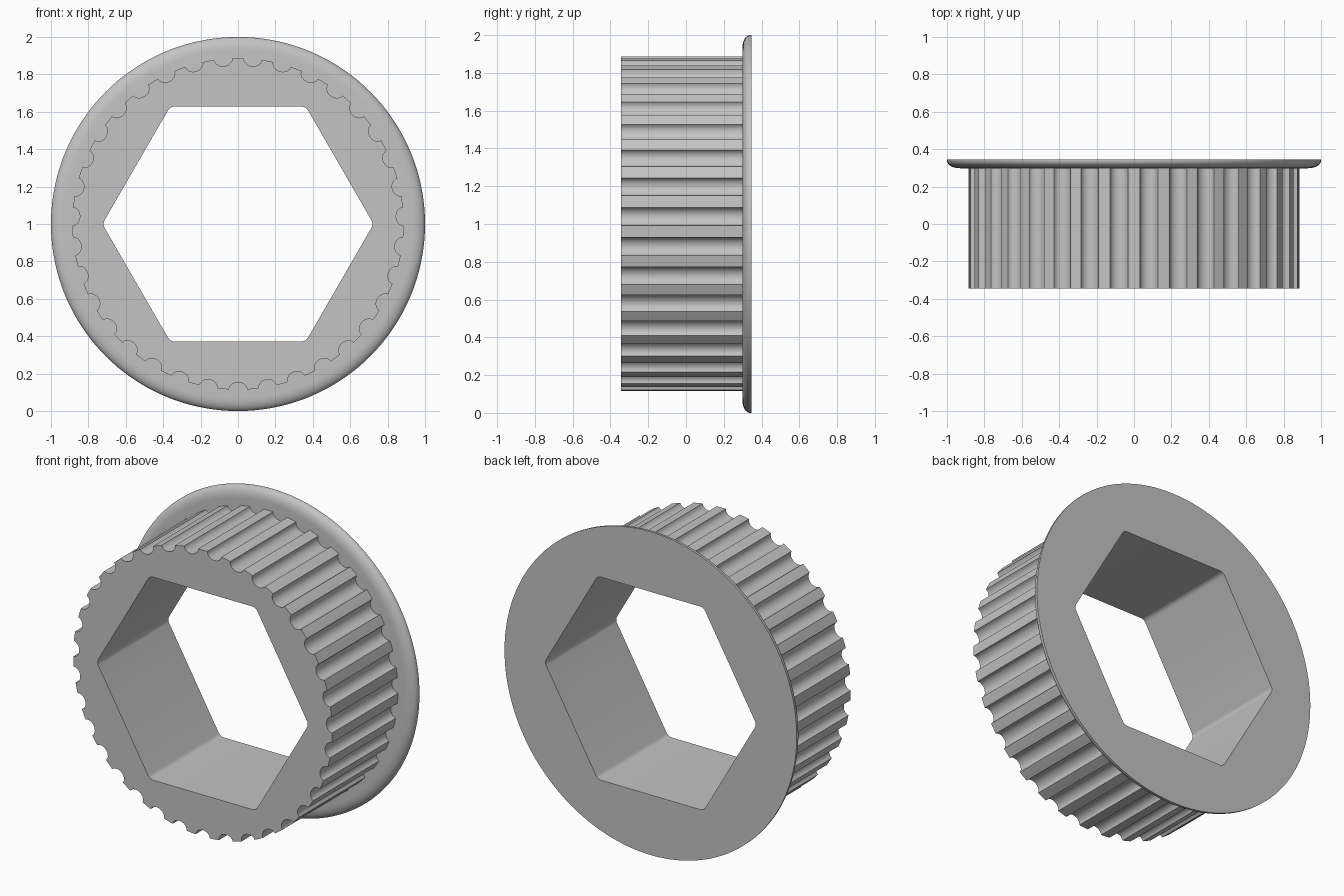
import bpy, bmesh
from math import sin, cos, pi, radians

if "Cube" in bpy.data.objects:
    bpy.data.objects.remove(bpy.data.objects["Cube"])

CENTRE_Z = 1.0
FRONT, SEAM, BACK = -0.345, 0.298, 0.346   # depth stations along y
TEETH, TIP, DEPTH = 35, 0.886, 0.04

grey = bpy.data.materials.new("light grey")
colour = (0.55, 0.55, 0.55, 1)
grey.diffuse_color = colour
grey.use_nodes = True
grey.node_tree.nodes["Principled BSDF"].inputs["Base Color"].default_value = colour


def polar(r, a):
    return r * cos(a), r * sin(a)


def circle(r, n=144):
    return [polar(r, 2 * pi * i / n) for i in range(n)]


def toothed_outline(steps=10):
    """Round grooves between narrow tooth lands, one tooth at the top."""
    pitch = 2 * pi / TEETH
    half = pitch * 0.305
    pts = []
    for k in range(TEETH):
        tooth = pi / 2 + k * pitch
        pts.append(polar(TIP, tooth))
        for i in range(steps + 1):
            t = pi * i / steps
            pts.append(polar(TIP - DEPTH * sin(t), tooth + pitch / 2 - half * cos(t)))
    return pts


def hexagon(apothem=0.628, fillet=0.04, steps=5):
    """Hexagonal bore with filleted corners, points at left and right."""
    pts = []
    for k in range(6):
        a = k * pi / 3
        cx, cz = polar((apothem - fillet) / cos(pi / 6), a)
        for i in range(steps + 1):
            dx, dz = polar(fillet, a + pi / 3 * (i / steps - 0.5))
            pts.append((cx + dx, cz + dz))
    return pts


def bored_part(name, sections):
    """Loft outer sections [(y, points)], with a hexagonal bore and flat caps."""
    bm = bmesh.new()

    def loop(y, pts):
        return [bm.verts.new((x, y, CENTRE_Z + z)) for x, z in pts]

    def skin(a, b):
        for i in range(len(a)):
            j = (i + 1) % len(a)
            bm.faces.new((a[i], a[j], b[j], b[i]))

    outer = [loop(y, pts) for y, pts in sections]
    bore = [loop(sections[n][0], hexagon()) for n in (0, -1)]
    for a, b in zip(outer, outer[1:]):
        skin(a, b)
    skin(*bore)

    # End caps between the outer rim and the bore
    for rim, hole in ((outer[0], bore[0]), (outer[-1], bore[1])):
        edges = [bm.edges.get((ring[i - 1], ring[i]))
                 for ring in (rim, hole) for i in range(len(ring))]
        bmesh.ops.triangle_fill(bm, edges=edges, use_beauty=True, normal=(0, 1, 0))
    bmesh.ops.recalc_face_normals(bm, faces=bm.faces)

    mesh = bpy.data.meshes.new(name)
    bm.to_mesh(mesh)
    bm.free()
    mesh.materials.append(grey)
    obj = bpy.data.objects.new(name, mesh)
    bpy.context.collection.objects.link(obj)
    bpy.ops.object.select_all(action="DESELECT")
    obj.select_set(True)
    bpy.context.view_layer.objects.active = obj
    bpy.ops.object.shade_smooth_by_angle(angle=radians(30))
    return obj


# Toothed drum
teeth = toothed_outline()
bored_part("toothed_drum", [(FRONT, teeth), (SEAM, teeth)])

# Back flange with a rounded front rim and a thin straight lip
lip = 0.338
rim = []
for i in range(9):
    t = pi / 2 * i / 8
    rim.append((lip - (lip - SEAM) * cos(t), circle(0.93 + 0.07 * sin(t))))
rim.append((BACK, circle(1.0)))
bored_part("back_flange", rim)
